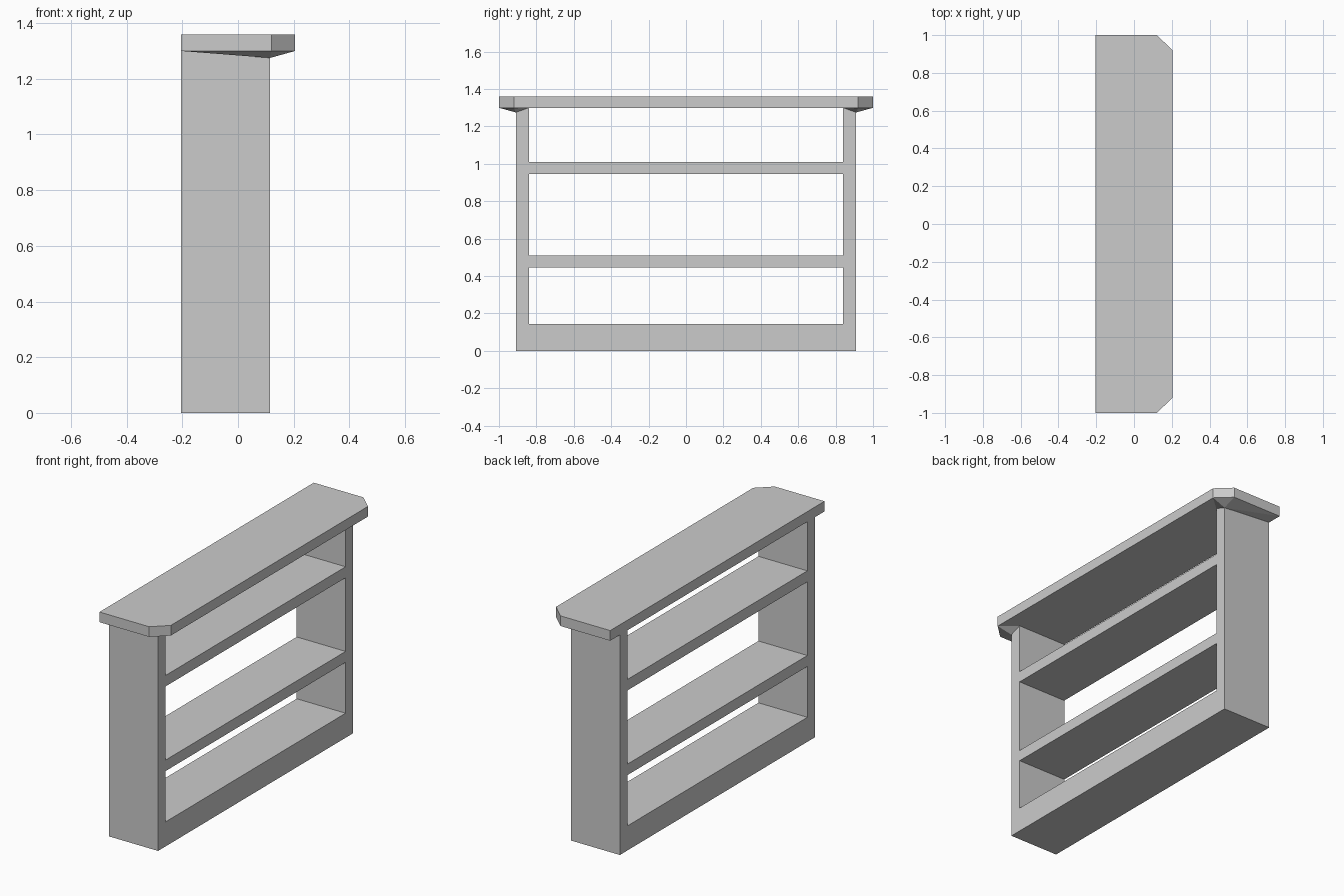
import bpy, bmesh
from math import pi

if "Cube" in bpy.data.objects:
    bpy.data.objects.remove(bpy.data.objects["Cube"])

BACK, FRONT, LIP = -0.205, 0.115, 0.205     # depth positions along x
TOP0, TOP1 = 1.30, 1.36                     # underside and surface of the top board


def extruded(name, loops, depth, location, rotation=(0, 0, 0)):
    """Filled 2D outline (first loop) with holes (other loops), as a mesh."""
    cu = bpy.data.curves.new(name, 'CURVE')
    cu.dimensions = '2D'
    cu.fill_mode = 'BOTH'
    cu.extrude = depth / 2
    for pts in loops:
        sp = cu.splines.new('POLY')
        sp.points.add(len(pts) - 1)
        for p, (x, y) in zip(sp.points, pts):
            p.co = (x, y, 0, 1)
        sp.use_cyclic_u = True
    ob = bpy.data.objects.new(name, cu)
    ob.location, ob.rotation_euler = location, rotation
    bpy.context.collection.objects.link(ob)
    bpy.ops.object.select_all(action='DESELECT')
    ob.select_set(True)
    bpy.context.view_layer.objects.active = ob
    bpy.ops.object.convert(target='MESH')
    ob = bpy.context.object
    # weld the caps to the sides and clean up the normals
    bm = bmesh.new()
    bm.from_mesh(ob.data)
    bmesh.ops.remove_doubles(bm, verts=bm.verts, dist=1e-4)
    bmesh.ops.recalc_face_normals(bm, faces=bm.faces)
    for f in bm.faces:
        f.smooth = False
    bm.to_mesh(ob.data)
    bm.free()
    return ob


def hole(z0, z1, y=0.84):
    return [(-y, z0), (y, z0), (y, z1), (-y, z1)]


# Shelf frame: plinth, sides and two shelves, open front and back
frame = [(-0.91, 0), (0.91, 0), (0.91, TOP0), (0.84, TOP0), (0.84, 1.01),
         (-0.84, 1.01), (-0.84, TOP0), (-0.91, TOP0)]
extruded("shelf_frame", [frame, hole(0.145, 0.445), hole(0.51, 0.945)],
         FRONT - BACK, ((FRONT + BACK) / 2, 0, 0), (pi / 2, 0, pi / 2))

# Top board with clipped front corners
top = [(BACK, -1), (0.12, -1), (LIP, -0.92), (LIP, 0.92), (0.12, 1), (BACK, 1)]
extruded("top_board", [top], TOP1 - TOP0, (0, 0, (TOP0 + TOP1) / 2))

# Sloped brackets under the overhanging corners, mirrored to both ends
bm = bmesh.new()
base = [(BACK, 0.91), (BACK, 1), (0.12, 1), (LIP, 0.92), (FRONT, 0.84)]
ring = [bm.verts.new((x, y, TOP0)) for x, y in base]
tip = bm.verts.new((FRONT, 0.91, 1.275))
bm.faces.new(ring)
for a, b in zip(ring, ring[1:] + ring[:1]):
    bm.faces.new((a, b, tip))
bmesh.ops.recalc_face_normals(bm, faces=bm.faces)
me = bpy.data.meshes.new("corner_bracket")
bm.to_mesh(me)
bm.free()
bracket = bpy.data.objects.new("corner_bracket", me)
bpy.context.collection.objects.link(bracket)
mirror = bracket.modifiers.new("both_ends", 'MIRROR')
mirror.use_axis = (False, True, False)
